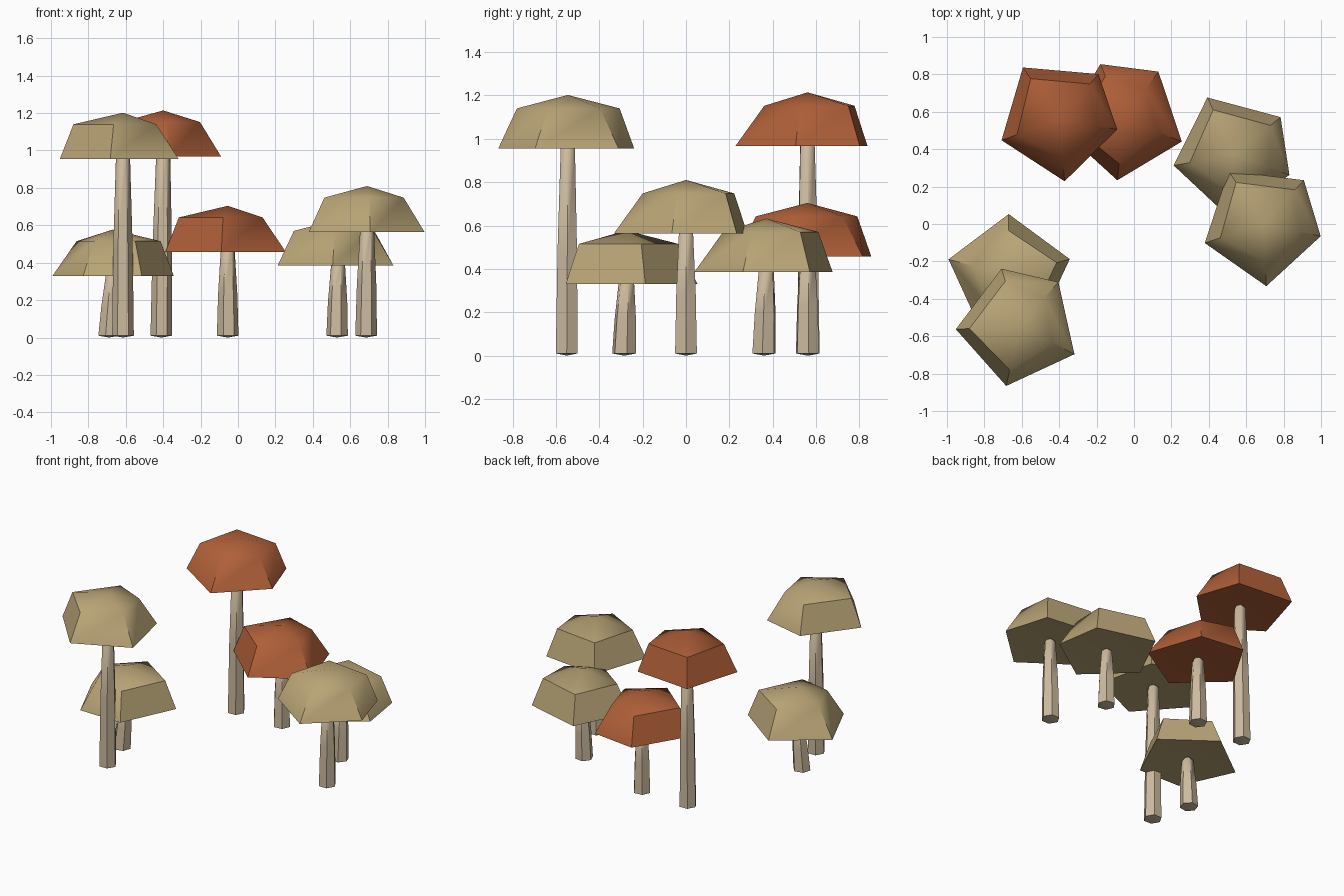
import bpy, bmesh
from math import cos, sin, radians

if "Cube" in bpy.data.objects:
    bpy.data.objects.remove(bpy.data.objects["Cube"], do_unlink=True)


def material(name, rgb):
    m = bpy.data.materials.new(name)
    m.use_nodes = True
    color = (*rgb, 1)
    m.diffuse_color = color
    bsdf = m.node_tree.nodes["Principled BSDF"]
    bsdf.inputs["Base Color"].default_value = color
    bsdf.inputs["Roughness"].default_value = 0.9
    return m


TAN = material("tan cap", (0.48, 0.37, 0.18))
RUST = material("rust cap", (0.43, 0.115, 0.04))
CREAM = material("cream stem", (0.6, 0.49, 0.34))


def loft(name, bottom, rings, top, mat, smooth_angle):
    """Closed skin from a bottom point through rings of points to a top point."""
    bm = bmesh.new()
    low, high = bm.verts.new(bottom), bm.verts.new(top)
    loops = [[bm.verts.new(p) for p in ring] for ring in rings]
    n = len(loops[0])
    for i in range(n):
        j = (i + 1) % n
        bm.faces.new((low, loops[0][j], loops[0][i]))
        for a, b in zip(loops, loops[1:]):
            bm.faces.new((a[i], a[j], b[j], b[i]))
        bm.faces.new((loops[-1][i], loops[-1][j], high))
    bmesh.ops.recalc_face_normals(bm, faces=bm.faces)
    mesh = bpy.data.meshes.new(name)
    bm.to_mesh(mesh)
    bm.free()
    mesh.materials.append(mat)
    obj = bpy.data.objects.new(name, mesh)
    bpy.context.collection.objects.link(obj)
    bpy.ops.object.select_all(action="DESELECT")
    obj.select_set(True)
    bpy.context.view_layer.objects.active = obj
    bpy.ops.object.shade_smooth_by_angle(angle=radians(smooth_angle))
    return obj


# Uneven five-sided cap: corner angles, rim radii and shoulder radii
CORNERS = (-12, 47, 123, 198, 273)
RIM = (0.315, 0.32, 0.338, 0.328, 0.333)
SHOULDER = (0.2, 0.25, 0.265, 0.24, 0.2)


def cap(name, x, y, z, turn, mat):
    def ring(radii, height):
        return [(x + r * cos(radians(a + turn)), y + r * sin(radians(a + turn)), height)
                for a, r in zip(CORNERS, radii)]
    loft(name, (x, y, z + 0.02), [ring(RIM, z), ring(SHOULDER, z + 0.185)],
         (x, y, z + 0.247), mat, 50)


def stem(name, foot, head, height, turn):
    # Six-sided, tapering and leaning slightly from foot to head
    def ring(t, z, r):
        cx, cy = (f + (h - f) * t for f, h in zip(foot, head))
        return [(cx + r * cos(radians(60 * i + turn)), cy + r * sin(radians(60 * i + turn)), z)
                for i in range(6)]
    rings = [ring(0, 0.01, 0.058), ring(0.5, height * 0.5, 0.052), ring(1, height, 0.038)]
    loft(name, (*foot, 0), rings, (*head, height + 0.04), CREAM, 50)


# name, stem foot, cap centre, rim height, turn, cap colour
MUSHROOMS = [
    ("front_tall", (-0.615, -0.55), (-0.615, -0.545), 0.955, 60, TAN),
    ("front_short", (-0.69, -0.285), (-0.67, -0.275), 0.33, 252, TAN),
    ("back_tall", (-0.41, 0.565), (-0.4, 0.56), 0.967, 2, RUST),
    ("back_short", (-0.055, 0.56), (-0.055, 0.56), 0.457, 66, RUST),
    ("left_short", (0.53, 0.36), (0.535, 0.37), 0.385, -8, TAN),
    ("left_middle", (0.685, 0.0), (0.69, 0.0), 0.563, 0, TAN),
]
for label, foot, centre, z, turn, mat in MUSHROOMS:
    stem(label + "_stem", foot, centre, z, turn)
    cap(label + "_cap", *centre, z, turn, mat)
